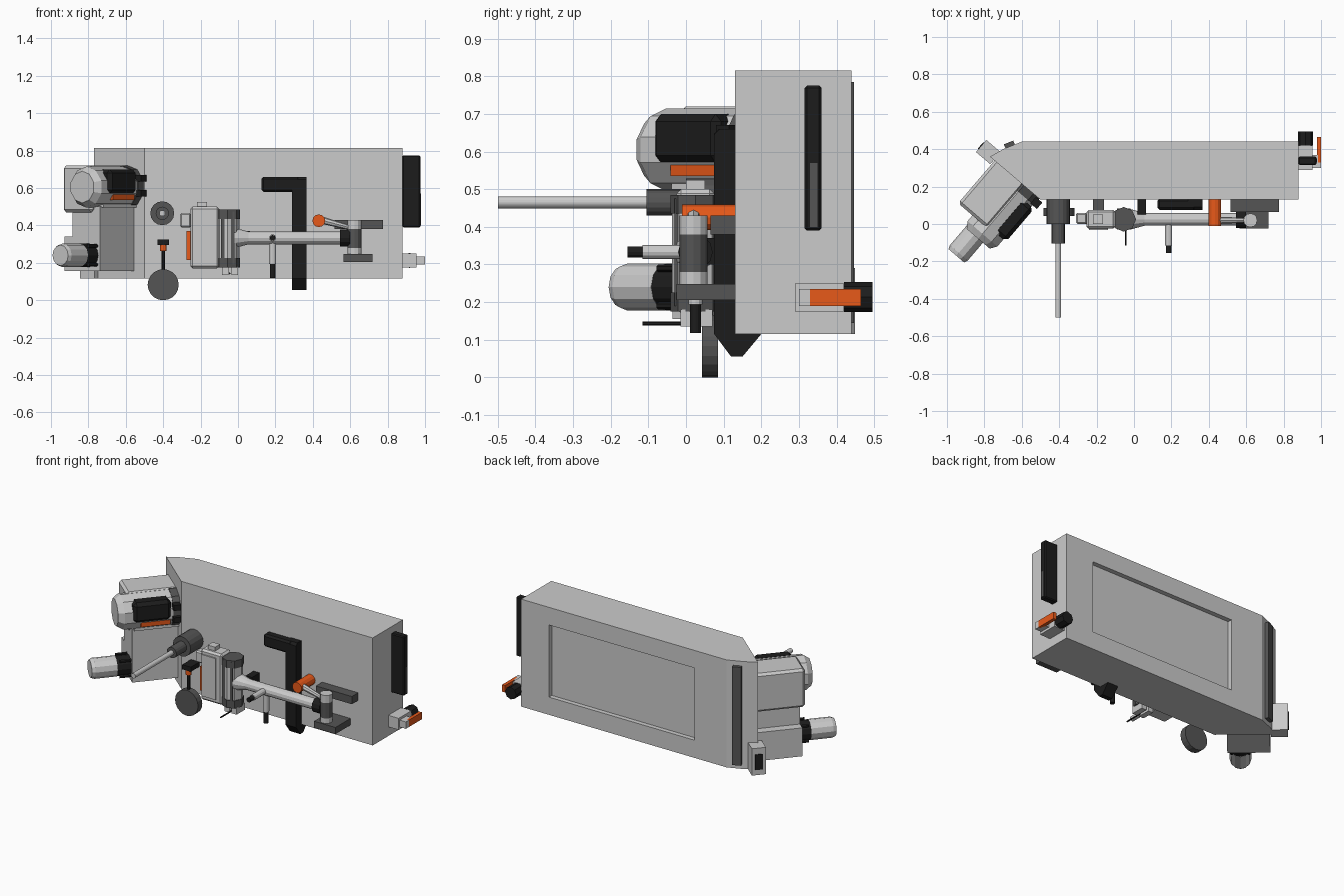
import bpy, bmesh
from math import radians
from mathutils import Matrix, Vector

if "Cube" in bpy.data.objects:
    bpy.data.objects.remove(bpy.data.objects["Cube"])

I = Matrix.Identity(4)
# local frame of the angled end face: x along the face, -y outward
END = Matrix.Translation((-.635, .245, 0)) @ Matrix.Rotation(radians(-40.5), 4, 'Z')


def material(name, c):
    m = bpy.data.materials.new(name)
    m.diffuse_color = (*c, 1)
    m.use_nodes = True
    m.node_tree.nodes["Principled BSDF"].inputs["Base Color"].default_value = m.diffuse_color
    return m


BLACK = material("black", (.012, .012, .012))
DARK = material("dark_grey", (.09, .09, .09))
ORANGE = material("orange", (.8, .1, .01))


def finish(name, bm, mat=None, M=I):
    bmesh.ops.recalc_face_normals(bm, faces=bm.faces)
    me = bpy.data.meshes.new(name)
    bm.to_mesh(me)
    bm.free()
    ob = bpy.data.objects.new(name, me)
    ob.matrix_world = M
    bpy.context.collection.objects.link(ob)
    if mat:
        me.materials.append(mat)
    return ob


def box(name, x, y, z, mat=None, M=I, bevel=0):
    bm = bmesh.new()
    bmesh.ops.create_cube(bm, size=1)
    for v in bm.verts:
        v.co = [(a + b) / 2 + c * (b - a) for (a, b), c in zip((x, y, z), v.co)]
    if bevel:
        bmesh.ops.bevel(bm, geom=bm.edges[:], offset=bevel, segments=1, affect='EDGES')
    return finish(name, bm, mat, M)


def cyl(name, p, q, r, mat=None, M=I, r2=None, n=12):
    p, q = Vector(p), Vector(q)
    d = q - p
    T = Matrix.Translation((p + q) / 2) @ d.to_track_quat('Z', 'Y').to_matrix().to_4x4()
    bm = bmesh.new()
    bmesh.ops.create_cone(bm, cap_ends=True, segments=n, radius1=r,
                          radius2=r if r2 is None else r2, depth=d.length, matrix=T)
    return finish(name, bm, mat, M)


def prism(name, pts, offset, mat=None):
    bm = bmesh.new()
    f = bm.faces.new([bm.verts.new(p) for p in pts])
    g = bmesh.ops.extrude_face_region(bm, geom=[f])["geom"]
    bmesh.ops.translate(bm, vec=offset, verts=[e for e in g if isinstance(e, bmesh.types.BMVert)])
    return finish(name, bm, mat)


# main housing with angled left end and recessed back panel
plan = [(.88, .13), (.88, .44), (-.60, .44), (-.70, .40), (-.77, .36), (-.50, .13)]
body = prism("housing", [(x, y, .115) for x, y in plan], (0, 0, .70))
cutter = box("back_recess_cutter", (-.37, .68), (.41, .5), (.23, .70))
cutter.hide_render = True
cutter.hide_viewport = True
mod = body.modifiers.new("back_recess", 'BOOLEAN')
mod.object = cutter
mod.operation = 'DIFFERENCE'
mod.solver = 'EXACT'
box("rear_strip", (-.027, .027), (-.015, .015), (.145, .785), DARK,
    Matrix.Translation((-.665, .422, 0)) @ Matrix.Rotation(radians(22), 4, 'Z'))

# latch block at the rear corner
box("corner_latch", (-.25, -.15), (-.03, .055), (.115, .29), None, END)
box("corner_latch_slot", (-.255, -.24), (-.01, .035), (.15, .25), BLACK, END)

# right end: grip bar and side latch
box("end_grip", (.88, .975), (.315, .36), (.39, .775), BLACK, bevel=.006)
box("end_grip_insert", (.96, .978), (.33, .35), (.40, .57), DARK)
box("side_latch", (.88, .955), (.29, .42), (.175, .25))
cyl("side_latch_knob", (.917, .42, .213), (.917, .495, .213), .04, BLACK, n=8)
box("side_latch_stub", (.95, .985), (.30, .37), (.19, .235))
box("side_latch_lever", (.978, 1.0), (.33, .465), (.19, .235), ORANGE)
box("side_latch_tip", (.978, 1.0), (.30, .33), (.19, .235))

# black angled duct
duct = [(.13, .66), (.09, .66), (.075, .645), (.075, .115), (.12, .055),
        (.15, .055), (.20, .115), (.13, .115)]
prism("duct_vertical", [(.29, y, z) for y, z in duct], (.075, 0, 0), BLACK)
box("duct_horizontal", (.125, .33), (.075, .135), (.578, .66), BLACK, bevel=.012)

# right arm bracket
box("bracket_upper", (.515, .775), (.065, .13), (.38, .43), DARK)
box("bracket_lower", (.565, .72), (-.025, .13), (.205, .248), DARK)
post = [("post_base", .245, .28, None), ("post_sleeve", .28, .38, DARK), ("post_cap", .38, .43, None)]
for name, a, b, m in post:
    cyl(name, (.622, .02, a), (.622, .02, b), .037, m)

# horizontal arm with handles
Y, Z = .025, .333
cyl("arm_socket", (-.02, Y, Z), (.06, Y, Z), .055, r2=.033)
cyl("arm", (.0, Y, Z), (.57, Y, Z), .034)
cyl("arm_collar", (.545, Y, Z), (.60, Y, Z), .046, BLACK)
for name, d in (("handle_down", Vector((0, 0, -1))), ("handle_front", Vector((0, -1, 0)))):
    o = Vector((.185, Y, Z))
    cyl(name, o, o + d * .14, .019)
    cyl(name + "_tip", o + d * .135, o + d * (.215 if d.z else .18), .015, BLACK)
box("arm_wall_mount", (.02, .065), (.05, .13), (.30, .37), BLACK)

# orange pivot and its tapered link
cyl("orange_pivot", (.432, -.01, .425), (.432, .13, .425), .034, ORANGE)
cyl("pivot_link", (.44, .02, .43), (.61, .02, .385), .02, r2=.012, n=8)

# hinge and actuator block
cyl("hinge_body", (-.055, Y, .22), (-.055, Y, .44), .062, n=8)
for name, a, b in (("hinge_cap_top", .435, .485), ("hinge_cap_bottom", .175, .225)):
    cyl(name, (-.055, Y, a), (-.055, Y, b), .066, DARK, n=8)
for i, y in enumerate((-.03, .07)):
    box(f"hinge_rib_{i}", (-.09, -.02), (y, y + .012), (.19, .475), DARK)
box("actuator_block", (-.255, -.10), (-.025, .075), (.17, .50), bevel=.012)
box("actuator_cover", (-.24, -.14), (-.033, -.02), (.20, .47))
box("actuator_top_plug", (-.218, -.165), (0, .05), (.49, .525))
box("actuator_side_plug", (-.31, -.25), (0, .06), (.39, .465), bevel=.008)
box("actuator_orange_strip", (-.275, -.25), (0, .05), (.215, .37), ORANGE)
box("actuator_wall_mount", (-.22, -.16), (.07, .13), (.28, .40), DARK)
for i, x in enumerate((-.085, -.035)):
    box(f"hinge_foot_{i}", (x, x + .035), (-.015, .07), (.135, .18))
cyl("hinge_lever", (-.045, .0, .143), (-.045, -.115, .143), .005, BLACK, n=6)

# long probe
for name, a, b, r, m in (("probe_base", .135, 0, .064, DARK), ("probe_collar", 0, -.105, .035, DARK),
                         ("probe_rod", -.10, -.50, .016, None)):
    cyl(name, (-.405, a, .465), (-.405, b, .465), r, m, n=16)

# hanging wheel
cyl("wheel", (-.40, .042, .083), (-.40, .085, .083), .083, DARK, n=20)
cyl("wheel_stem", (-.40, .063, .15), (-.40, .063, .27), .010, BLACK, n=8)
cyl("wheel_orange_ring", (-.40, .063, .262), (-.40, .063, .297), .018, ORANGE)
box("wheel_mount", (-.43, -.368), (.04, .13), (.295, .325), BLACK)

# angled end: equipment column
box("column", (-.09, .105), (-.28, .02), (.155, .50), None, END)
box("column_upper", (-.145, .06), (-.30, .02), (.47, .72), None, END, .015)
box("column_lower", (-.145, .105), (-.28, .02), (.155, .34), None, END)

# upper drum motor with side cover
cyl("drum", (.06, .0, .605), (.06, -.34, .605), .11, None, END, n=10)
cyl("drum_nose", (.06, -.34, .605), (.06, -.375, .605), .11, None, END, r2=.085, n=10)
box("drum_cover", (.09, .183), (-.29, -.06), (.57, .70), BLACK, END, .02)
box("drum_orange_strip", (.09, .16), (-.24, -.06), (.535, .565), ORANGE, END)
box("drum_saddle", (.0, .12), (-.27, 0), (.495, .53), None, END)
cyl("drum_collar", (.06, .01, .605), (.06, -.045, .605), .115, DARK, END, n=10)
for i, z in enumerate((.555, .635)):
    box(f"drum_clip_{i}", (.15, .195), (-.05, -.005), (z, z + .035), BLACK, END)

# lower motor
cyl("motor_ring", (.03, -.27, .24), (.03, -.37, .24), .062, BLACK, END)
cyl("motor", (.03, -.365, .24), (.03, -.50, .24), .063, None, END)
cyl("motor_end", (.03, -.50, .24), (.03, -.52, .24), .063, None, END, r2=.055)
for i, (x, z) in enumerate(((-.02, .29), (.08, .29), (-.02, .19), (.08, .19))):
    cyl(f"motor_bolt_{i}", (x, -.27, z), (x, -.35, z), .01, BLACK, END, n=6)
